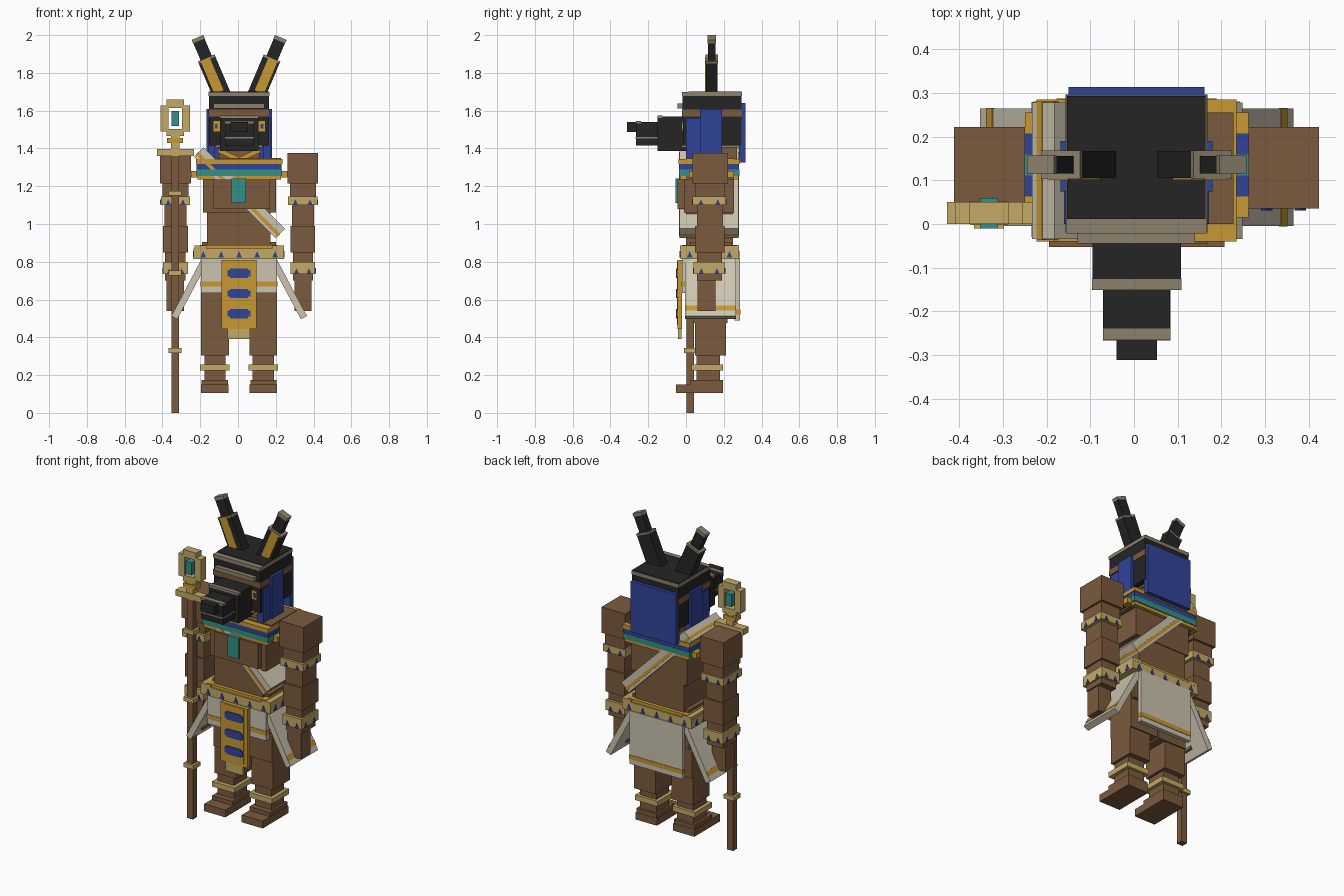
import bpy, bmesh, math
from mathutils import Matrix, Vector

CX = 0.006  # mirror plane of the body


def mat(name, r, g, b):
    lin = [((c / 255 + 0.055) / 1.055) ** 2.4 for c in (r, g, b)]
    m = bpy.data.materials.new(name)
    m.diffuse_color = (*lin, 1)
    return m


SKIN = mat("brown skin", 124, 91, 62)
BLACK = mat("black", 37, 37, 37)
TAUPE = mat("taupe trim", 140, 129, 109)
GOLD = mat("gold", 199, 152, 50)
TAN = mat("pale gold", 196, 170, 102)
BLUE = mat("blue", 48, 68, 152)
TEAL = mat("teal", 52, 144, 134)
LINEN = mat("linen", 204, 196, 176)


def rbox(name, centre, size, m, angle=0.0, offset=(0, 0, 0)):
    """Box tilted about y; offset is in the tilted frame."""
    bm = bmesh.new()
    M = (Matrix.Translation(centre) @ Matrix.Rotation(math.radians(angle), 4, 'Y')
         @ Matrix.Translation(offset) @ Matrix.Diagonal((*size, 1)))
    bmesh.ops.create_cube(bm, size=1, matrix=M)
    me = bpy.data.meshes.new(name)
    bm.to_mesh(me)
    bm.free()
    me.materials.append(m)
    ob = bpy.data.objects.new(name, me)
    bpy.context.collection.objects.link(ob)
    return ob


def box(name, x0, x1, y0, y1, z0, z1, m):
    return rbox(name, ((x0 + x1) / 2, (y0 + y1) / 2, (z0 + z1) / 2),
                (x1 - x0, y1 - y0, z1 - z0), m)


def pair(name, x0, x1, y0, y1, z0, z1, m):
    box("right_" + name, x0, x1, y0, y1, z0, z1, m)
    box("left_" + name, 2 * CX - x1, 2 * CX - x0, y0, y1, z0, z1, m)


def rpair(name, centre, size, m, angle, offset=(0, 0, 0)):
    x, y, z = centre
    rbox("right_" + name, centre, size, m, angle, offset)
    rbox("left_" + name, (2 * CX - x, y, z), size, m, -angle,
         (-offset[0], offset[1], offset[2]))


def triangle(name, p, along, w, h):
    """Thin triangular inlay whose base midpoint is p."""
    a, p = Vector(along), Vector(p)
    n = a.cross(Vector((0, 0, 1))) * 0.003
    tri = [p - a * w / 2, p + a * w / 2, p + Vector((0, 0, h))]
    me = bpy.data.meshes.new(name)
    me.from_pydata([v - n for v in tri] + [v + n for v in tri], [],
                   [(2, 1, 0), (3, 4, 5), (0, 1, 4, 3), (1, 2, 5, 4), (2, 0, 3, 5)])
    me.materials.append(BLUE)
    bpy.context.collection.objects.link(bpy.data.objects.new(name, me))


# head, cap and rim
box("head", -0.153, 0.164, -0.015, 0.295, 1.415, 1.60, BLACK)
box("head_band", -0.157, 0.168, -0.02, 0.297, 1.57, 1.605, SKIN)
box("cap", -0.153, 0.164, -0.018, 0.293, 1.605, 1.68, BLACK)
box("cap_rim", -0.156, 0.167, -0.022, 0.296, 1.677, 1.698, TAUPE)
box("cap_top", -0.153, 0.164, 0.012, 0.293, 1.69, 1.702, BLACK)
box("brow", -0.13, 0.14, -0.045, -0.015, 1.612, 1.637, TAUPE)
box("jaw_trim", -0.12, 0.13, -0.025, 0.28, 1.405, 1.418, TAUPE)
box("neck", -0.10, 0.115, 0.03, 0.27, 1.30, 1.41, SKIN)
rpair("neck_chain", (0.06, 0.02, 1.365), (0.12, 0.02, 0.025), GOLD, -25)
# eyes
pair("eye", 0.10, 0.142, -0.022, -0.01, 1.49, 1.545, GOLD)
pair("pupil", 0.12, 0.135, -0.026, -0.018, 1.505, 1.53, BLUE)
# stepped snout
box("snout", -0.095, 0.108, -0.15, 0.0, 1.387, 1.57, BLACK)
box("snout_trim", -0.096, 0.109, -0.151, -0.125, 1.56, 1.574, TAUPE)
box("muzzle", -0.07, 0.083, -0.265, -0.14, 1.415, 1.54, BLACK)
box("muzzle_trim", -0.071, 0.084, -0.266, -0.238, 1.532, 1.545, TAUPE)
box("nose", -0.04, 0.053, -0.312, -0.25, 1.487, 1.54, BLACK)
box("mouth_line", -0.071, 0.084, -0.267, -0.15, 1.452, 1.46, TAUPE)
# ears
EAR = (0.18, 0.136, 1.878)
rpair("ear", EAR, (0.095, 0.062, 0.22), BLACK, 23, (0, 0, -0.11))
rpair("ear_lining", EAR, (0.052, 0.006, 0.19), GOLD, 23, (0.008, -0.032, -0.097))
rpair("ear_rim", EAR, (0.097, 0.065, 0.012), TAUPE, 23, (0, 0, -0.005))
rpair("ear_tip", EAR, (0.064, 0.04, 0.10), BLACK, 23, (0, 0, 0.05))
rpair("ear_tip_cap", EAR, (0.067, 0.043, 0.02), TAUPE, 23, (0, 0, 0.109))
# headdress cloth
box("headdress_back", -0.15, 0.161, 0.28, 0.314, 1.325, 1.64, BLUE)
pair("headdress_side", 0.14, 0.18, 0.075, 0.19, 1.33, 1.608, BLUE)
pair("headdress_lappet", 0.135, 0.172, 0.0, 0.08, 1.34, 1.56, BLUE)

# torso
box("chest", -0.185, 0.20, -0.01, 0.255, 1.06, 1.33, SKIN)
box("pectorals", -0.13, 0.17, -0.045, 0.0, 1.08, 1.235, SKIN)
box("shoulder_slab", -0.215, 0.228, 0.0, 0.255, 1.235, 1.349, SKIN)
box("waist", -0.163, 0.173, 0.0, 0.25, 0.87, 1.07, SKIN)
box("hips", -0.19, 0.20, 0.02, 0.24, 0.66, 0.905, SKIN)
# layered collar
for nm, z0, z1, m, g in (("top", 1.318, 1.343, GOLD, 0.0), ("blue", 1.288, 1.318, BLUE, -0.004),
                         ("teal", 1.255, 1.288, TEAL, -0.002), ("lower", 1.235, 1.255, GOLD, -0.008)):
    box("collar_" + nm, -0.223 - g, 0.235 + g, -0.04 - g, 0.285 + g, z0, z1, m)
for i, m in enumerate((GOLD, BLUE, TEAL, BLUE, GOLD)):
    y = 0.015 + i * 0.048
    pair(f"collar_bead_{i}", 0.22, 0.262, y, y + 0.048, 1.245, 1.28, m)
box("pendant", -0.035, 0.042, -0.055, -0.03, 1.11, 1.24, TEAL)
# diagonal sash
S = (0.008, 0.122, 1.166)
rbox("sash", S, (0.61, 0.312, 0.072), LINEN, 45)
rbox("sash_stripe", S, (0.614, 0.318, 0.018), GOLD, 45, (0, 0, -0.012))

# belt with inlaid triangles
box("belt", -0.235, 0.243, -0.03, 0.28, 0.815, 0.87, TAN)
box("belt_rim", -0.20, 0.21, -0.022, 0.272, 0.87, 0.888, GOLD)
pair("belt_corner", 0.18, 0.243, -0.031, 0.281, 0.865, 0.885, TAN)
for i in range(5):
    x = CX + (i - 2) * 0.095
    triangle(f"belt_inlay_front_{i}", (x, -0.031, 0.822), (1, 0, 0), 0.03, 0.035)
    triangle(f"belt_inlay_back_{i}", (x, 0.281, 0.822), (1, 0, 0), 0.03, 0.035)
    if i < 4:
        for sx in (-0.236, 0.244):
            triangle(f"belt_inlay_side_{i}", (sx, 0.02 + i * 0.07, 0.822), (0, 1, 0), 0.03, 0.035)
# kilt panels
box("kilt_front", -0.197, 0.207, -0.02, 0.015, 0.635, 0.82, LINEN)
box("kilt_front_stripe", -0.199, 0.209, -0.023, 0.016, 0.668, 0.695, GOLD)
box("kilt_back", -0.175, 0.187, 0.258, 0.285, 0.49, 0.82, LINEN)
box("kilt_back_stripe", -0.177, 0.189, 0.262, 0.288, 0.52, 0.547, GOLD)
K = (0.268, 0.13, 0.657)
rpair("kilt_side", K, (0.036, 0.27, 0.345), LINEN, -28)
rpair("kilt_side_stripe", K, (0.006, 0.272, 0.03), GOLD, -28, (0.017, 0, -0.125))
# apron
box("apron", -0.088, 0.097, -0.045, -0.022, 0.445, 0.81, GOLD)
box("apron_inset", -0.062, 0.072, -0.047, -0.04, 0.465, 0.805, GOLD)
box("apron_end", -0.055, 0.063, -0.043, -0.024, 0.39, 0.45, TAN)
for i, z in enumerate((0.74, 0.632, 0.526)):
    box(f"apron_gem_{i}", -0.055, 0.066, -0.052, -0.045, z - 0.017, z + 0.017, BLUE)
    box(f"apron_gem_core_{i}", -0.042, 0.053, -0.052, -0.045, z - 0.025, z + 0.025, BLUE)

# legs and feet
pair("thigh", 0.012, 0.207, 0.04, 0.22, 0.475, 0.72, SKIN)
pair("knee", 0.06, 0.207, 0.047, 0.212, 0.305, 0.48, SKIN)
pair("shin", 0.077, 0.19, 0.055, 0.18, 0.16, 0.31, SKIN)
pair("anklet", 0.056, 0.212, 0.03, 0.197, 0.225, 0.257, TAN)
pair("foot", 0.062, 0.207, -0.053, 0.197, 0.105, 0.15, SKIN)
pair("heel", 0.065, 0.204, 0.02, 0.195, 0.14, 0.175, SKIN)

# arms with bracelets
pair("shoulder", 0.262, 0.424, 0.035, 0.222, 1.215, 1.375, SKIN)
pair("upper_arm", 0.275, 0.412, 0.05, 0.207, 1.13, 1.22, SKIN)
pair("elbow", 0.285, 0.402, 0.058, 0.195, 0.98, 1.14, SKIN)
pair("forearm", 0.277, 0.408, 0.047, 0.205, 0.85, 0.99, SKIN)
pair("wrist", 0.29, 0.398, 0.058, 0.19, 0.70, 0.86, SKIN)
pair("hand", 0.298, 0.39, 0.06, 0.155, 0.54, 0.71, SKIN)
for nm, x0, x1, y0, y1, z0, z1 in (("armlet", 0.265, 0.42, 0.035, 0.213, 1.10, 1.145),
                                   ("bracelet", 0.277, 0.408, 0.04, 0.205, 0.735, 0.798)):
    pair(nm, x0, x1, y0, y1, z0, z1, TAN)
    for f in (0.25, 0.75):
        for c, d in ((x0 + f * (x1 - x0), 1), (2 * CX - x0 - f * (x1 - x0), -1)):
            for y in (y0 - 0.001, y1 + 0.001):
                triangle(nm + "_inlay", (c, y, z0 + 0.003), (1, 0, 0), 0.026, 0.028)
        for x in (x1 + 0.001, 2 * CX - x1 - 0.001):
            triangle(nm + "_inlay", (x, y0 + f * (y1 - y0), z0 + 0.003), (0, 1, 0), 0.026, 0.028)

# staff
box("staff_pole", -0.353, -0.312, 0.003, 0.043, 0, 1.37, SKIN)
for i, z in enumerate((0.33, 0.74, 1.163)):
    box(f"staff_ring_{i}", -0.367, -0.298, -0.01, 0.056, z - 0.013, z + 0.013, TAN)
box("staff_crossbar", -0.428, -0.232, 0.0, 0.05, 1.36, 1.397, TAN)
box("staff_stem", -0.355, -0.31, 0.004, 0.046, 1.39, 1.48, TAN)
box("staff_stem_ring", -0.375, -0.29, -0.002, 0.052, 1.43, 1.455, GOLD)
box("staff_frame_bottom", -0.378, -0.287, 0.0, 0.05, 1.465, 1.502, TAN)
box("staff_frame_top", -0.378, -0.287, 0.0, 0.05, 1.615, 1.66, TAN)
for side, x in (("left", -0.41), ("right", -0.297)):
    box(f"staff_frame_{side}", x, x + 0.043, 0.0, 0.05, 1.49, 1.628, TAN)
box("staff_gem", -0.353, -0.312, -0.01, 0.06, 1.52, 1.597, TEAL)
